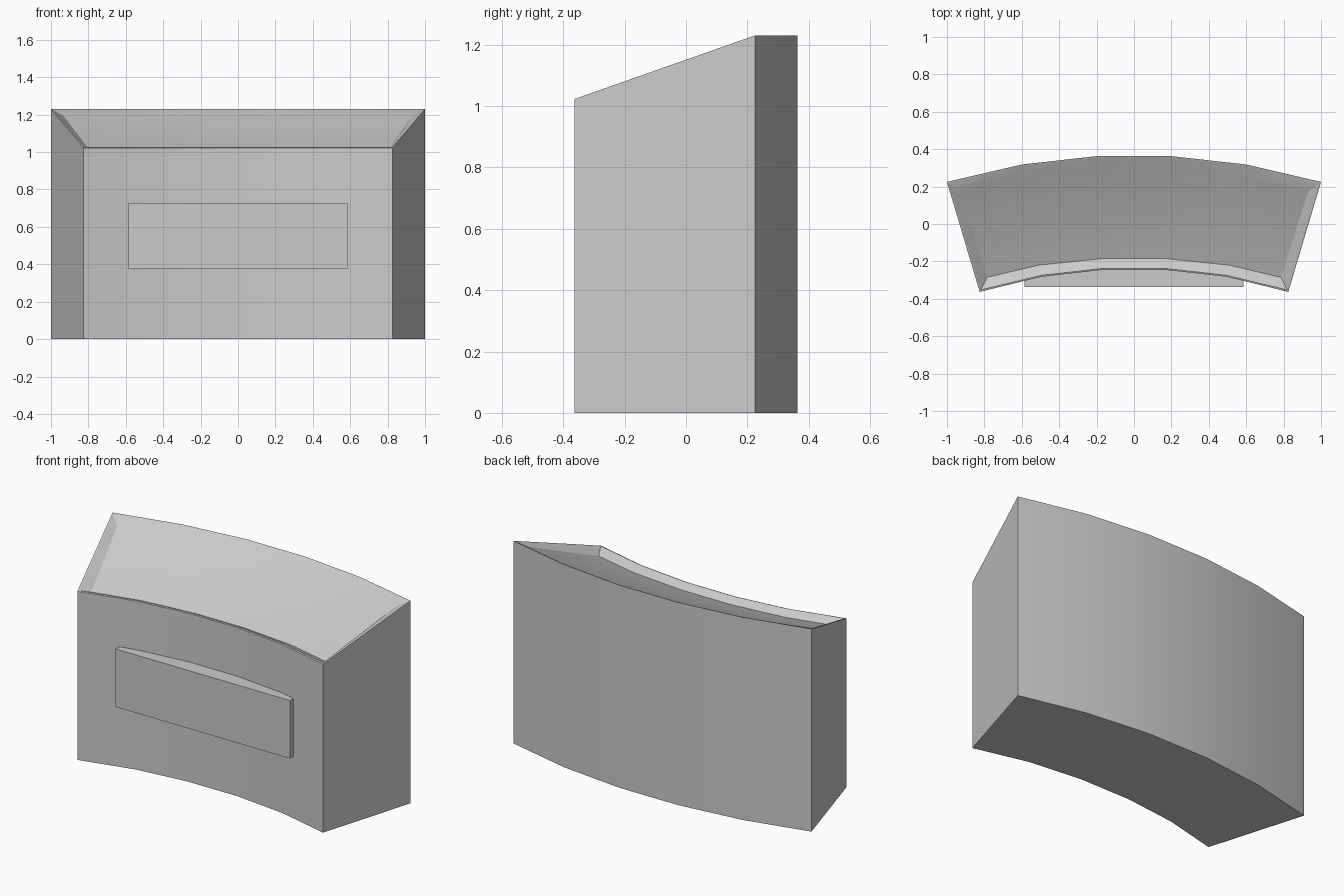
import bpy, bmesh

if "Cube" in bpy.data.objects:
    bpy.data.objects.remove(bpy.data.objects["Cube"])


def finish(bm, name, smooth=False):
    bmesh.ops.recalc_face_normals(bm, faces=bm.faces)
    mesh = bpy.data.meshes.new(name)
    bm.to_mesh(mesh)
    bm.free()
    ob = bpy.data.objects.new(name, mesh)
    bpy.context.collection.objects.link(ob)
    if smooth:
        bpy.ops.object.select_all(action='DESELECT')
        ob.select_set(True)
        bpy.context.view_layer.objects.active = ob
        bpy.ops.object.shade_smooth_by_angle(angle=0.52)
    return ob


def arc(half, z):
    """Mirror a half arc (outer end to middle) into a left-to-right row."""
    return [(-x, y, z) for x, y in half] + [(x, y, z) for x, y in reversed(half)]


def ring(front, zf, back, zb):
    return arc(front, zf) + arc(back, zb)[::-1]


# Curved counter body with sloping, slightly recessed top
front = [(0.825, -0.363), (0.495, -0.282), (0.165, -0.245)]
back = [(1.0, 0.225), (0.6, 0.318), (0.2, 0.363)]
front_rim = [(0.819, -0.352), (0.493, -0.274), (0.164, -0.237)]
back_rim = [(0.99, 0.217), (0.596, 0.310), (0.199, 0.355)]
front_in = [(0.785, -0.285), (0.51, -0.220), (0.168, -0.185)]
back_in = [(0.93, 0.170), (0.565, 0.260), (0.19, 0.303)]

rings = [ring(front, 0, back, 0),
         ring(front, 1.023, back, 1.23),
         ring(front_rim, 1.026, back_rim, 1.227),
         ring(front_in, 1.0, back_in, 1.19)]
bm = bmesh.new()
loops = [[bm.verts.new(p) for p in r] for r in rings]
n = len(loops[0])
for a, b in zip(loops, loops[1:]):
    for i in range(n):
        j = (i + 1) % n
        bm.faces.new((a[i], a[j], b[j], b[i]))
for cap in (loops[0], loops[-1]):
    for i in range(n // 2 - 1):
        bm.faces.new((cap[i], cap[i + 1], cap[n - 2 - i], cap[n - 1 - i]))
finish(bm, "counter_body", smooth=True)

# Flat panel on the front
bm = bmesh.new()
bmesh.ops.create_cube(bm, size=1)
for v in bm.verts:
    v.co = (v.co.x * 1.17, v.co.y * 0.12 - 0.278, v.co.z * 0.352 + 0.552)
finish(bm, "front_panel")
